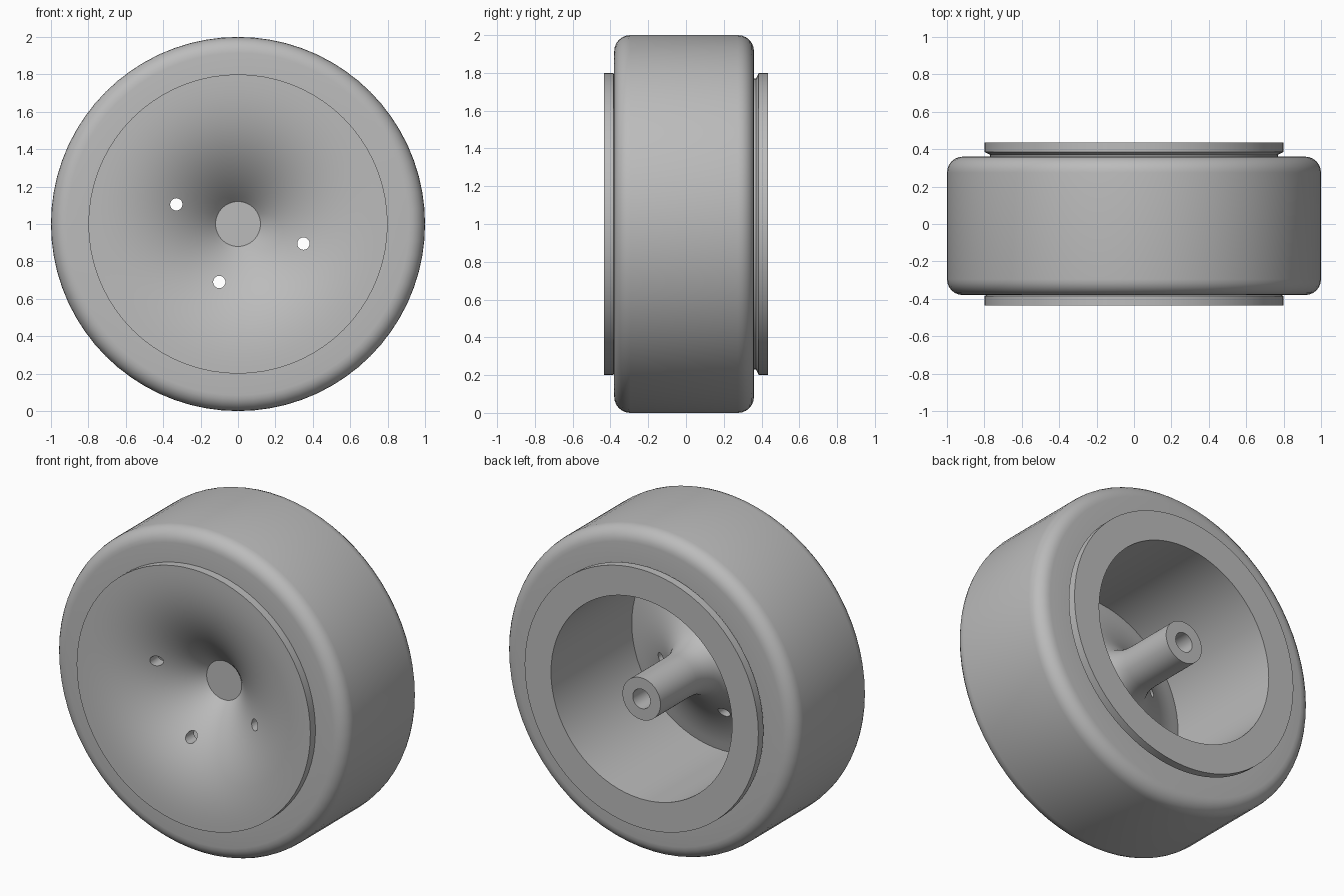
import bpy, bmesh, math
from mathutils import Matrix

cube = bpy.data.objects.get("Cube")
if cube:
    bpy.data.objects.remove(cube, do_unlink=True)

grey = bpy.data.materials.new("plain_grey")
grey.use_nodes = True
grey.diffuse_color = (0.5, 0.5, 0.5, 1)
grey.node_tree.nodes["Principled BSDF"].inputs["Base Color"].default_value = (0.5, 0.5, 0.5, 1)

CENTRE = (0, 0, 1)


def lathe(name, profile, closed, steps=72):
    """Revolve (radius, y) points about the wheel axle."""
    bm = bmesh.new()
    verts = [bm.verts.new((r, y, 0)) for r, y in profile]
    edges = [bm.edges.new(pair) for pair in zip(verts, verts[1:])]
    if closed:
        edges.append(bm.edges.new((verts[-1], verts[0])))
    bmesh.ops.spin(bm, geom=verts + edges, cent=(0, 0, 0), axis=(0, 1, 0),
                   angle=math.tau, steps=steps, use_duplicate=False)
    bmesh.ops.remove_doubles(bm, verts=bm.verts, dist=0.0005)
    bmesh.ops.recalc_face_normals(bm, faces=bm.faces)
    mesh = bpy.data.meshes.new(name)
    bm.to_mesh(mesh)
    bm.free()
    mesh.materials.append(grey)
    obj = bpy.data.objects.new(name, mesh)
    obj.location = CENTRE
    bpy.context.collection.objects.link(obj)
    return obj


def activate(obj):
    bpy.ops.object.select_all(action="DESELECT")
    obj.select_set(True)
    bpy.context.view_layer.objects.active = obj


def smooth(obj):
    activate(obj)
    bpy.ops.object.shade_smooth_by_angle(angle=math.radians(35))


def corner(r, y, radius, start, steps=6):
    """Quarter round in the profile plane, starting at an angle in degrees."""
    angles = [math.radians(start + 90 * i / steps) for i in range(steps + 1)]
    return [(r + radius * math.cos(a), y + radius * math.sin(a)) for a in angles]


# Tyre with rounded shoulders
FRONT, BACK, ROUND = -0.38, 0.36, 0.085
tyre = lathe("tyre", [(0.765, FRONT)]
             + corner(1 - ROUND, FRONT + ROUND, ROUND, -90)
             + corner(1 - ROUND, BACK - ROUND, ROUND, 0)
             + [(0.765, BACK)], closed=True)
smooth(tyre)

# Rim: trumpet-shaped front dish, flanges, open back and hollow hub
EDGE, HUB, DEPTH, WALL = 0.8, 0.12, 0.30, 0.07
FACE = 0.435


def dish(r):
    """Front surface point and its unit normal pointing to the back."""
    t = (EDGE - r) / (EDGE - HUB)
    y = -FACE + DEPTH * t ** 2.5
    slope = 2.5 * DEPTH / (EDGE - HUB) * t ** 1.5
    length = math.hypot(1, slope)
    return y, slope / length, 1 / length


front = [(0, dish(HUB)[0])]
back = []
for i in range(25):
    r = HUB + (EDGE - HUB) * i / 24
    y, nr, ny = dish(r)
    front.append((r, y))
    if r + WALL * nr < 0.61:
        back.append((r + WALL * nr, y + WALL * ny))
back.reverse()

profile = front + [
    (EDGE, -0.385), (0.77, -0.37), (0.77, 0.37), (EDGE, 0.385),
    (EDGE, FACE), (0.62, FACE), (0.62, -0.355),
] + back + [
    (0.155, -0.05), (0.14, -0.01), (0.132, 0.04), (0.13, 0.08),
    (0.13, FACE), (0.06, FACE), (0.06, -0.08), (0, -0.08),
]
rim = lathe("rim", profile, closed=False)

# Three round holes through the dish
bm = bmesh.new()
for x, z in ((-0.33, 0.105), (0.35, -0.105), (-0.1, -0.31)):
    bmesh.ops.create_cone(bm, cap_ends=True, segments=20, radius1=0.033, radius2=0.033, depth=0.7,
                          matrix=Matrix.Translation((x, -0.2, z)) @ Matrix.Rotation(math.pi / 2, 4, "X"))
mesh = bpy.data.meshes.new("hole_cutter")
bm.to_mesh(mesh)
bm.free()
mesh.materials.append(grey)
cutter = bpy.data.objects.new("hole_cutter", mesh)
cutter.location = CENTRE
cutter.hide_render = True
bpy.context.collection.objects.link(cutter)
bpy.context.view_layer.update()

cut = rim.modifiers.new("holes", "BOOLEAN")
cut.object = cutter
cut.operation = "DIFFERENCE"
cut.solver = "EXACT"
activate(rim)
bpy.ops.object.modifier_apply(modifier=cut.name)
bpy.data.objects.remove(cutter, do_unlink=True)
smooth(rim)
